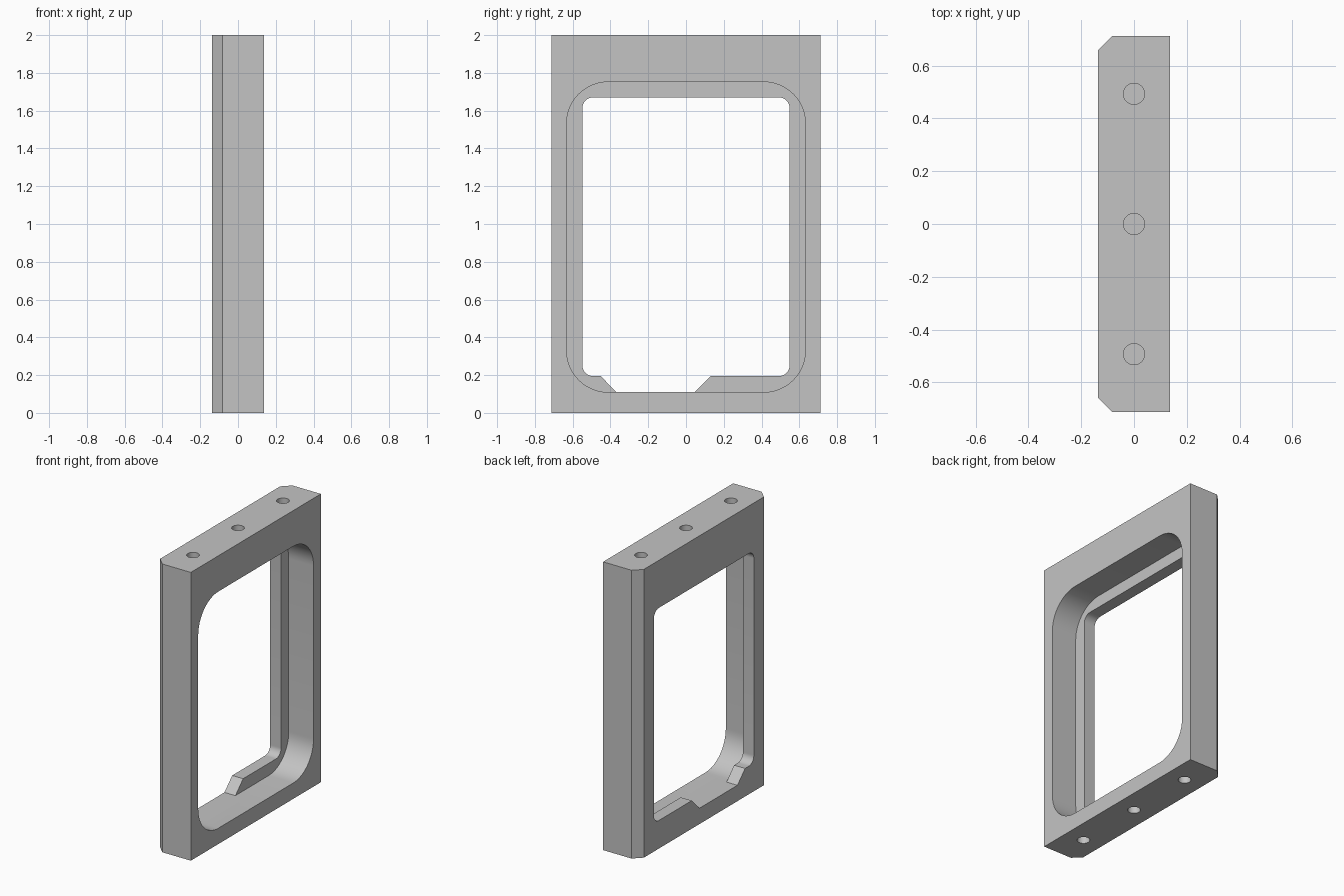
import bpy
import bmesh
from math import cos, sin, pi, radians
from mathutils import Matrix, Vector

cube = bpy.data.objects.get("Cube")
if cube:
    bpy.data.objects.remove(cube, do_unlink=True)

HX, HY, H = 0.137, 0.713, 2.0      # half thickness, half width, height
CHAMFER = 0.055
LIP_X = -0.053                     # inner face of the lip
FLOOR = 0.11                       # bottom of the pocket

grey = bpy.data.materials.new("plain_grey")
grey.use_nodes = True
colour = (0.55, 0.55, 0.55, 1)
grey.diffuse_color = colour
grey.node_tree.nodes["Principled BSDF"].inputs["Base Color"].default_value = colour


def prism(name, points, travel):
    """Closed outline swept along a vector."""
    bm = bmesh.new()
    face = bm.faces.new([bm.verts.new(p) for p in points])
    swept = bmesh.ops.extrude_face_region(bm, geom=[face])["geom"]
    verts = [v for v in swept if isinstance(v, bmesh.types.BMVert)]
    bmesh.ops.translate(bm, verts=verts, vec=Vector(travel))
    bmesh.ops.recalc_face_normals(bm, faces=bm.faces)
    return finish(name, bm)


def finish(name, bm):
    mesh = bpy.data.meshes.new(name)
    bm.to_mesh(mesh)
    bm.free()
    mesh.materials.append(grey)
    obj = bpy.data.objects.new(name, mesh)
    bpy.context.collection.objects.link(obj)
    return obj


def rounded_rect(half, low, high, r, steps=12):
    """Rounded rectangle as (y, z) pairs, from the lower left corner round to the lower right."""
    corners = [(half - r, low + r, -pi / 2), (half - r, high - r, 0),
               (r - half, high - r, pi / 2), (r - half, low + r, pi)]
    return [(y + r * cos(a + pi / 2 * i / steps), z + r * sin(a + pi / 2 * i / steps))
            for y, z, a in corners for i in range(steps + 1)]


def cut(target, cutter):
    mod = target.modifiers.new("cut", 'BOOLEAN')
    mod.operation = 'DIFFERENCE'
    mod.solver = 'EXACT'
    mod.object = cutter
    bpy.context.view_layer.objects.active = target
    bpy.ops.object.modifier_apply(modifier=mod.name)
    bpy.data.objects.remove(cutter, do_unlink=True)


# Slab with two chamfered upright edges
outline = [(HX, -HY), (HX, HY), (CHAMFER - HX, HY), (-HX, HY - CHAMFER),
           (-HX, CHAMFER - HY), (CHAMFER - HX, -HY)]
frame = prism("frame", [(x, y, 0) for x, y in outline], (0, 0, H))

# Deep pocket that leaves a thin lip on one side
pocket = rounded_rect(0.632, FLOOR, 1.752, 0.22)
cut(frame, prism("pocket_cutter", [(LIP_X, y, z) for y, z in pocket], (0.4, 0, 0)))

# Opening through the lip, with a sloped notch along the bottom
notch = [(-0.452, 0.195), (-0.368, FLOOR), (0.047, FLOOR), (0.132, 0.195)]
opening = rounded_rect(0.548, 0.195, 1.67, 0.055) + notch
cut(frame, prism("opening_cutter", [(-0.3, y, z) for y, z in opening], (0.3, 0, 0)))

# Blind holes in the top and bottom ends
for y in (-0.493, 0, 0.493):
    for end, depth in ((0, 0.08), (H, 0.15)):
        bm = bmesh.new()
        bmesh.ops.create_cone(bm, cap_ends=True, segments=32, radius1=0.04, radius2=0.04,
                              depth=2 * depth, matrix=Matrix.Translation((0, y, end)))
        cut(frame, finish("hole_cutter", bm))

bpy.ops.object.select_all(action='DESELECT')
frame.select_set(True)
bpy.context.view_layer.objects.active = frame
bpy.ops.object.shade_smooth_by_angle(angle=radians(30))
